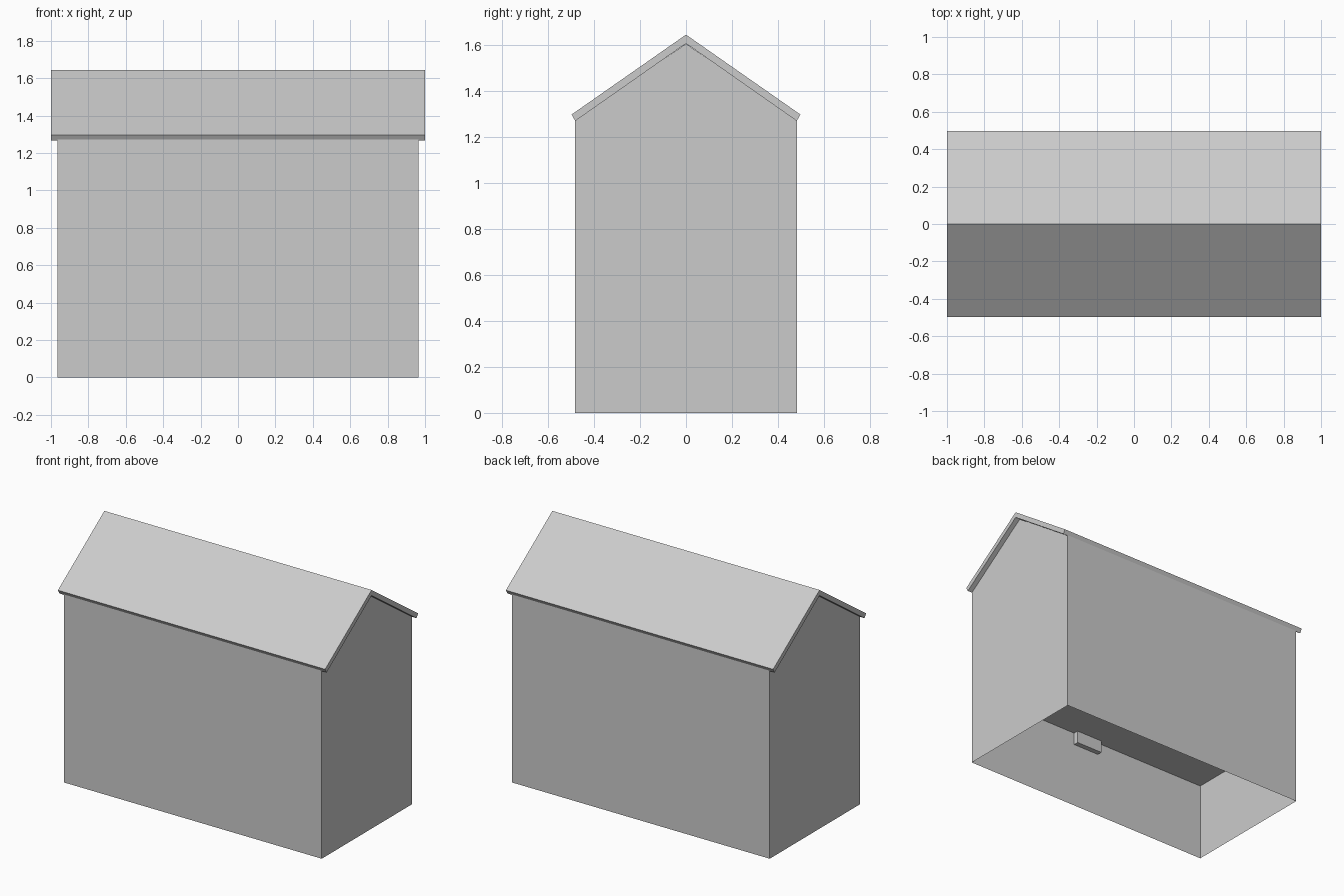
import bpy

if "Cube" in bpy.data.objects:
    bpy.data.objects.remove(bpy.data.objects["Cube"])

grey = bpy.data.materials.new("plain grey")
grey.diffuse_color = (0.6, 0.6, 0.6, 1)
grey.use_nodes = True
grey.node_tree.nodes["Principled BSDF"].inputs["Base Color"].default_value = grey.diffuse_color


def add_mesh(name, verts, faces):
    me = bpy.data.meshes.new(name)
    me.from_pydata(verts, [], faces)
    me.materials.append(grey)
    ob = bpy.data.objects.new(name, me)
    bpy.context.collection.objects.link(ob)
    return ob


def extrude_x(name, profile, half, caps=True, skip=()):
    """Extrude a counter-clockwise (y, z) profile along x."""
    n = len(profile)
    verts = [(x, y, z) for x in (-half, half) for y, z in profile]
    faces = [(i, (i + 1) % n, n + (i + 1) % n, n + i)[::-1]
             for i in range(n) if i not in skip]
    if caps:
        faces += [tuple(range(n))[::-1], tuple(range(n, 2 * n))]
    return add_mesh(name, verts, faces)


def box(name, lo, hi):
    (x0, y0, z0), (x1, y1, z1) = lo, hi
    ob = extrude_x(name, [(y0, z0), (y1, z0), (y1, z1), (y0, z1)], (x1 - x0) / 2)
    ob.location.x = (x0 + x1) / 2
    return ob


# gabled wall shell, open at the bottom
W, L = 0.483, 0.965
extrude_x("walls", [(-W, 0), (W, 0), (W, 1.275), (0, 1.603), (-W, 1.275)], L, skip=(0,))

# raised floor inside the shell
F = 0.54
add_mesh("inner_floor", [(-L, -W, F), (-L, W, F), (L, W, F), (L, -W, F)], [(0, 1, 2, 3)])

# small blocks hanging below the floor against the long walls
for side, s in (("front", -1), ("back", 1)):
    ys = sorted((s * W, s * (W - 0.035)))
    box(side + "_block", (-0.1, ys[0], 0.455), (0.1, ys[1], F))

# folded roof slab
extrude_x("roof", [(-0.481, 1.268), (0, 1.605), (0.481, 1.268),
                   (0.497, 1.296), (0, 1.643), (-0.497, 1.296)], 1.0)
